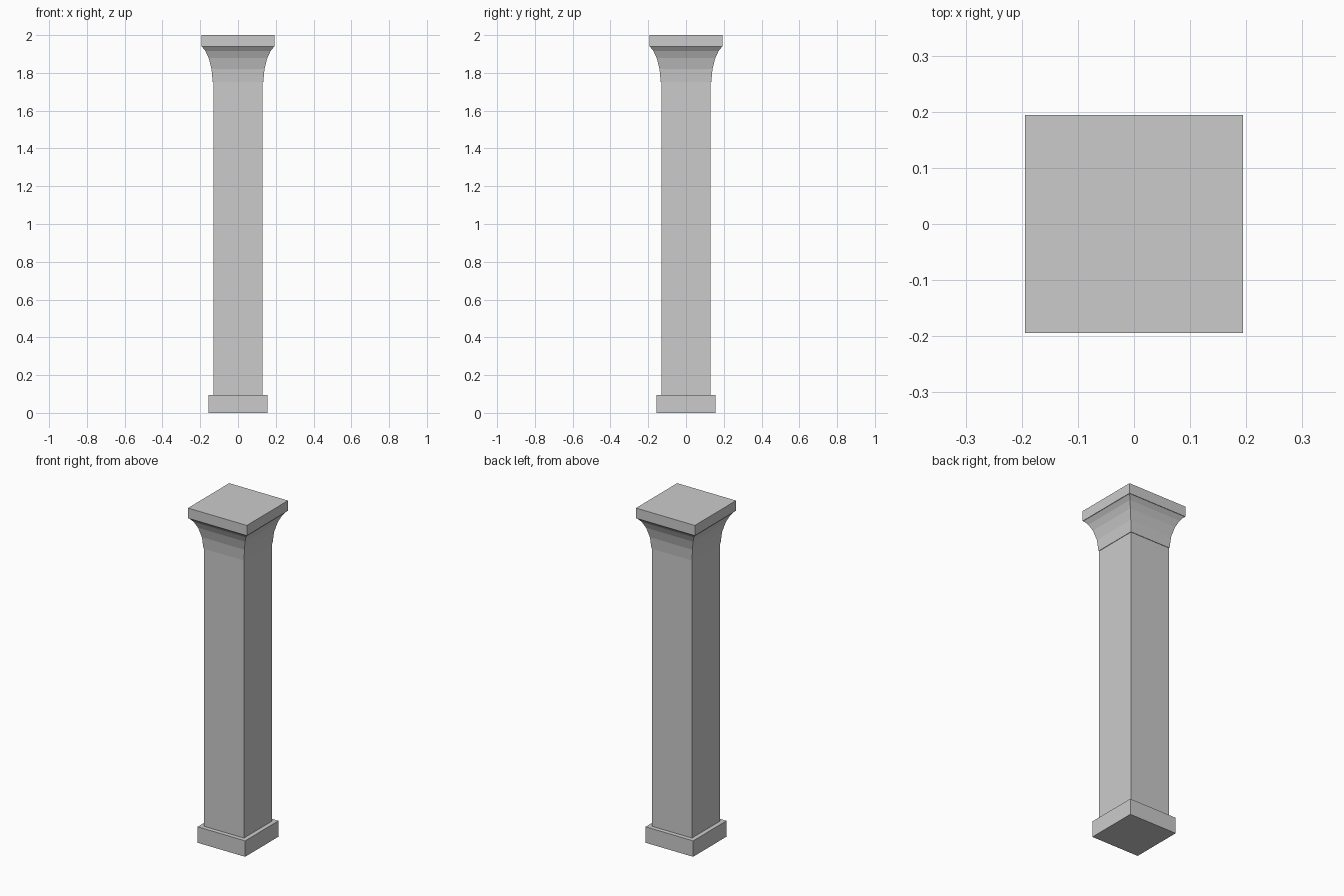
import bpy, bmesh

if "Cube" in bpy.data.objects:
    bpy.data.objects.remove(bpy.data.objects["Cube"])


def square_loft(name, profile):
    """Stack square rings given as (half_width, z) and skin them."""
    bm = bmesh.new()
    rings = [[bm.verts.new((sx * h, sy * h, z))
              for sx, sy in ((-1, -1), (1, -1), (1, 1), (-1, 1))]
             for h, z in profile]
    for a, b in zip(rings, rings[1:]):
        for i in range(4):
            j = (i + 1) % 4
            bm.faces.new((a[i], a[j], b[j], b[i]))
    bm.faces.new(rings[0][::-1])
    bm.faces.new(rings[-1])
    mesh = bpy.data.meshes.new(name)
    bm.to_mesh(mesh)
    bm.free()
    obj = bpy.data.objects.new(name, mesh)
    bpy.context.collection.objects.link(obj)
    return obj


# Square foot block
square_loft("base_plinth", [(0.157, 0.0), (0.157, 0.095)])

# Plain shaft
square_loft("shaft", [(0.131, 0.095), (0.131, 1.751)])

# Concave flared capital in flat bands
square_loft("flared_capital", [(0.134, 1.751), (0.140, 1.82), (0.155, 1.878),
                               (0.172, 1.915), (0.191, 1.939)])

# Top slab
square_loft("top_slab", [(0.194, 1.939), (0.194, 2.0)])
